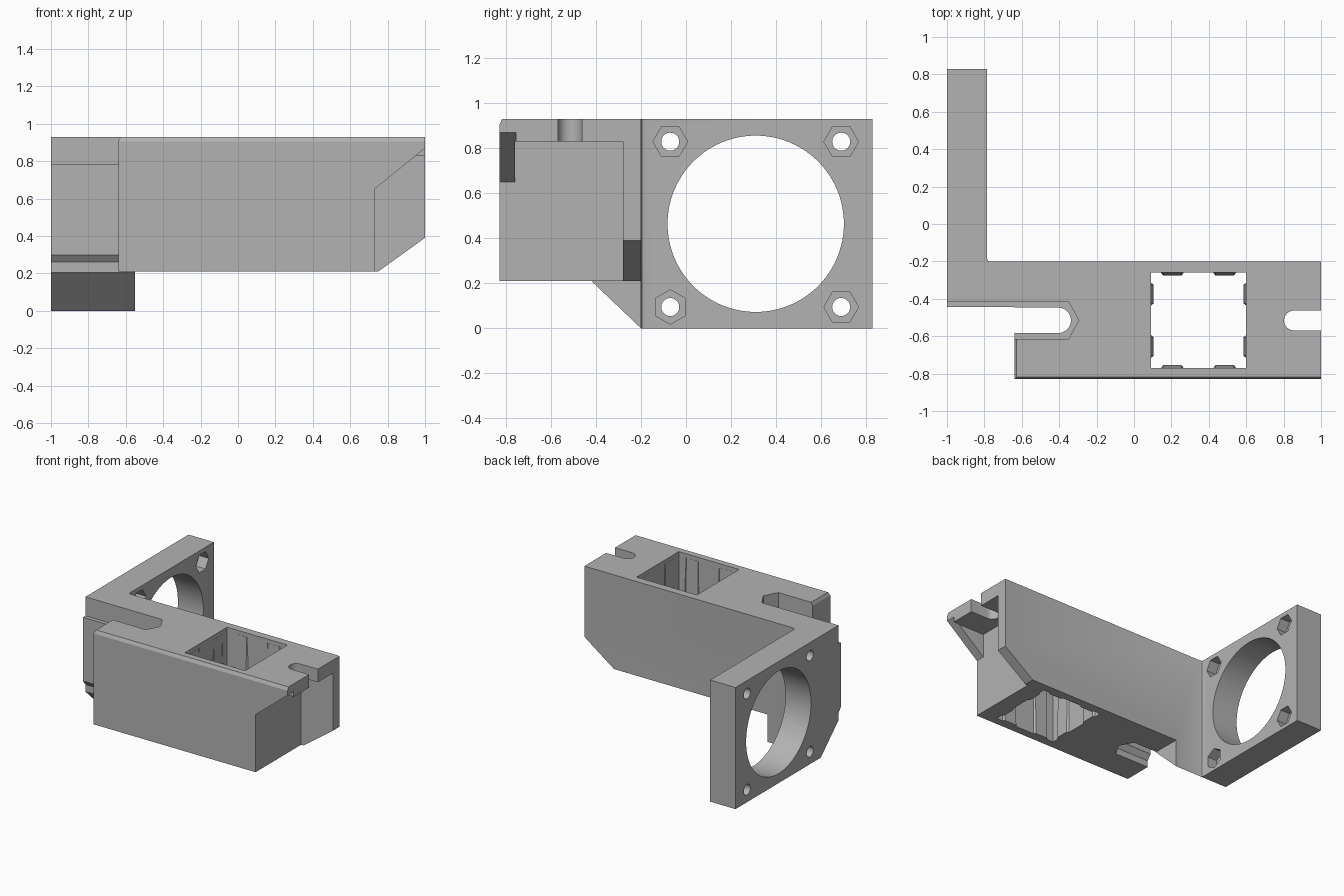
import bpy, bmesh, math

cube = bpy.data.objects.get("Cube")
if cube:
    bpy.data.objects.remove(cube, do_unlink=True)

grey = bpy.data.materials.new("plain grey")
grey.use_nodes = True
colour = (0.45, 0.45, 0.45, 1)
grey.diffuse_color = colour
grey.node_tree.nodes["Principled BSDF"].inputs["Base Color"].default_value = colour


def prism(name, profile, start, end, axis="z", end_profile=None):
    """Extrude a 2D outline along an axis; end_profile makes it taper."""
    place = {"x": lambda a, b, t: (t, a, b),
             "y": lambda a, b, t: (a, t, b),
             "z": lambda a, b, t: (a, b, t)}[axis]
    bm = bmesh.new()
    low = [bm.verts.new(place(a, b, start)) for a, b in profile]
    high = [bm.verts.new(place(a, b, end)) for a, b in end_profile or profile]
    bm.faces.new(low)
    bm.faces.new(high)
    n = len(low)
    for i in range(n):
        j = (i + 1) % n
        bm.faces.new((low[i], low[j], high[j], high[i]))
    bmesh.ops.recalc_face_normals(bm, faces=bm.faces)
    mesh = bpy.data.meshes.new(name)
    bm.to_mesh(mesh)
    bm.free()
    mesh.materials.append(grey)
    obj = bpy.data.objects.new(name, mesh)
    bpy.context.collection.objects.link(obj)
    return obj


def rect(a0, a1, b0, b1):
    return [(a0, b0), (a1, b0), (a1, b1), (a0, b1)]


def ring(a, b, radius, sides, turn=0):
    return [(a + radius * math.cos(turn + math.tau * i / sides),
             b + radius * math.sin(turn + math.tau * i / sides)) for i in range(sides)]


def slot(open_x, centre_x, y, radius, direction):
    """Outline of a slot with one round end, open on the other side."""
    arc = [(centre_x + direction * radius * math.cos(t), y + radius * math.sin(t))
           for t in (math.pi * (i / 16 - 0.5) for i in range(17))]
    return [(open_x, y - radius)] + arc + [(open_x, y + radius)]


def nut_slot(y, half, shoulder, tip):
    """Outline of a slot ending in half a hexagon."""
    return [(-1.1, y - half), (shoulder, y - half), (tip, y),
            (shoulder, y + half), (-1.1, y + half)]


# L-shaped bracket with a small inner fillet
FRONT, BACK = -0.83, -0.2
bracket = prism("bracket", [(-1, 0.83), (-1, -0.445), (-0.64, -0.445), (-0.64, FRONT),
                            (1, FRONT), (1, BACK), (-0.77, BACK), (-0.781, -0.196),
                            (-0.785, -0.185), (-0.785, 0.83)], 0, 0.93)


def cut(*args, **kwargs):
    cutter = prism("cutter", *args, **kwargs)
    cutter.hide_render = True
    mod = bracket.modifiers.new("cut", "BOOLEAN")
    mod.operation = "DIFFERENCE"
    mod.solver = "EXACT"
    mod.object = cutter
    bpy.context.view_layer.objects.active = bracket
    bpy.ops.object.modifier_apply(modifier=mod.name)
    bpy.data.objects.remove(cutter, do_unlink=True)


# Underside of the body, leaving a sloped brace beside the plate
cut(rect(-0.55, 1.1, -0.9, -0.1), -0.1, 0.21)
cut([(-0.9, 0.21), (-0.42, 0.21), (BACK, 0), (BACK, -0.1), (-0.9, -0.1)], -1.1, -0.54, "x")

# Open end: pocket under the top tab, front brace, back wall chamfer
cut(rect(0.73, 1.1, -0.76, -0.28), 0.1, 0.83)
cut([(0.73, 0.1), (0.73, 0.65), (1, 0.87), (1.1, 0.87), (1.1, 0.1)], -0.9, -0.755, "y")
cut([(0.75, 0.1), (0.75, 0.21), (1.1, 0.462), (1.1, 0.1)], -0.3, -0.1, "y")
cut(slot(1.1, 0.855, -0.516, 0.053, -1), 0.7, 1)

# Square shaft through the body
cut(rect(0.09, 0.6, -0.77, -0.26), 0, 1)

# Screw slot with nut recesses above and below
SLOT_Y = -0.515
wide = nut_slot(SLOT_Y, 0.1, -0.35, -0.295)
narrow = nut_slot(SLOT_Y, 0.0685, -0.365, -0.33)
cut(slot(-0.8, -0.405, SLOT_Y, 0.068, 1), 0, 1)
cut(wide, 0.785, 1)
cut(wide, 0.1, 0.26)
cut(wide, 0.26, 0.3, end_profile=narrow)

# Small chamfers on the top edges
cut([(FRONT, 0.905), (-0.818, 0.93), (-0.818, 0.95), (-0.85, 0.95), (-0.85, 0.905)],
    -1.1, 1.1, "x")
cut([(-0.64, 0.905), (-0.628, 0.93), (-0.628, 0.95), (-0.66, 0.95), (-0.66, 0.905)],
    -0.9, -0.6, "y")

# Fan opening, screw holes and nut traps in the plate
cut(ring(0.31, 0.465, 0.392, 96), -1.1, -0.7, "x")
for y in (-0.07, 0.69):
    for z in (0.095, 0.83):
        turn = math.pi / 6 if y < 0 and z < 0.5 else 0
        cut(ring(y, z, 0.04, 32), -1.1, -0.7, "x")
        cut(ring(y, z, 0.077, 6, turn), -0.865, -0.7, "x")

bpy.ops.object.select_all(action="DESELECT")
bracket.select_set(True)
bpy.context.view_layer.objects.active = bracket
bpy.ops.object.shade_smooth_by_angle(angle=math.radians(25))


# Tapered grip ribs inside the shaft, two on each wall
def rib(centre, wall, inward, axis):
    def outline(depth):
        pts = [(centre - 0.065, wall - inward * 0.005), (centre - 0.05, wall + inward * depth),
               (centre + 0.05, wall + inward * depth), (centre + 0.065, wall - inward * 0.005)]
        return pts if axis == "x" else [(b, a) for a, b in pts]
    prism("grip_rib", outline(0.015), 0.21, 0.9, end_profile=outline(0.001))


for offset in (-0.14, 0.14):
    for side in (-1, 1):
        rib(0.345 + offset, -0.515 + side * 0.255, -side, "x")
        rib(-0.515 + offset, 0.345 + side * 0.255, -side, "y")
